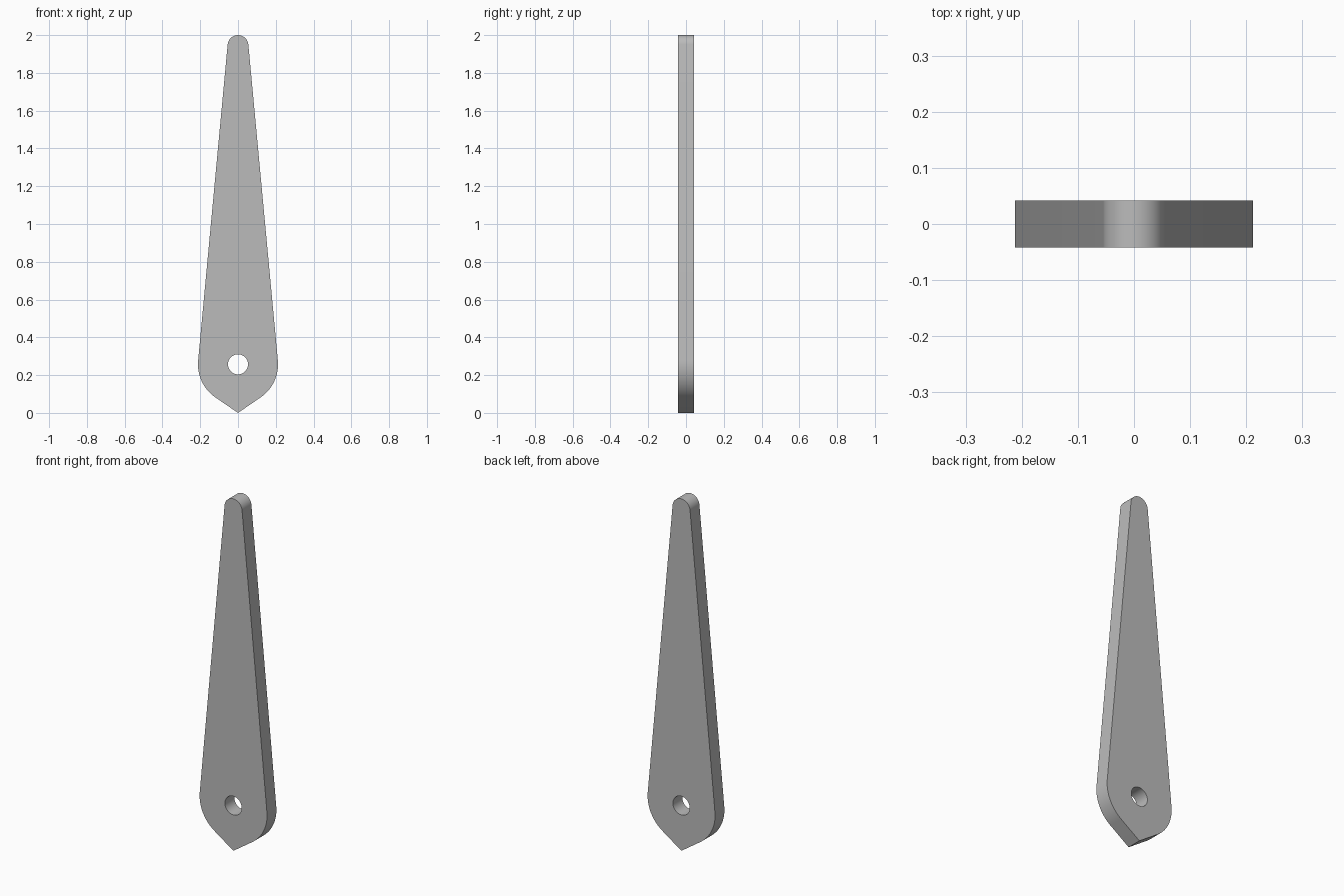
import bpy
import bmesh
from math import sin, cos, asin, acos, pi, radians

if "Cube" in bpy.data.objects:
    bpy.data.objects.remove(bpy.data.objects["Cube"], do_unlink=True)

HUB_Z, HUB_R = 0.257, 0.212
END_R = 0.055
END_Z = 2.0 - END_R
HOLE_R = 0.053
HALF_DEPTH = 0.042


def arc(cz, r, start, end, steps):
    """Points on a circle centred on the long axis."""
    angles = [start + (end - start) * i / steps for i in range(steps + 1)]
    return [(r * cos(a), cz + r * sin(a)) for a in angles]


# Outline: pointed foot, round hub and round end joined by tangent lines
taper = asin((HUB_R - END_R) / (END_Z - HUB_Z))
foot = -pi / 2 + acos(HUB_R / HUB_Z)
outline = [(0, 0)]
outline += arc(HUB_Z, HUB_R, foot, taper, 24)
outline += arc(END_Z, END_R, taper, pi - taper, 32)
outline += arc(HUB_Z, HUB_R, pi - taper, pi - foot, 24)

# Pivot hole
hole = arc(HUB_Z, HOLE_R, 0, 2 * pi, 48)[:-1]

# Flat filled curve with thickness, stood upright
curve = bpy.data.curves.new("pointer_arm", "CURVE")
curve.dimensions = "2D"
curve.fill_mode = "BOTH"
curve.extrude = HALF_DEPTH
for loop in (outline, hole):
    spline = curve.splines.new("POLY")
    spline.points.add(len(loop) - 1)
    for point, (x, z) in zip(spline.points, loop):
        point.co = (x, z, 0, 1)
    spline.use_cyclic_u = True

arm = bpy.data.objects.new("pointer_arm", curve)
bpy.context.collection.objects.link(arm)
arm.rotation_euler.x = radians(90)
bpy.ops.object.select_all(action="DESELECT")
arm.select_set(True)
bpy.context.view_layer.objects.active = arm
bpy.ops.object.convert(target="MESH")
bpy.ops.object.transform_apply(rotation=True)

# Weld the caps to the rim
bm = bmesh.new()
bm.from_mesh(arm.data)
bmesh.ops.remove_doubles(bm, verts=bm.verts, dist=0.0001)
bmesh.ops.recalc_face_normals(bm, faces=bm.faces)
bm.to_mesh(arm.data)
bm.free()
bpy.ops.object.shade_smooth_by_angle(angle=radians(30))

# Plain grey finish
grey = bpy.data.materials.new("grey")
grey.use_nodes = True
colour = (0.5, 0.5, 0.5, 1)
grey.diffuse_color = colour
grey.node_tree.nodes["Principled BSDF"].inputs["Base Color"].default_value = colour
arm.data.materials.clear()
arm.data.materials.append(grey)
